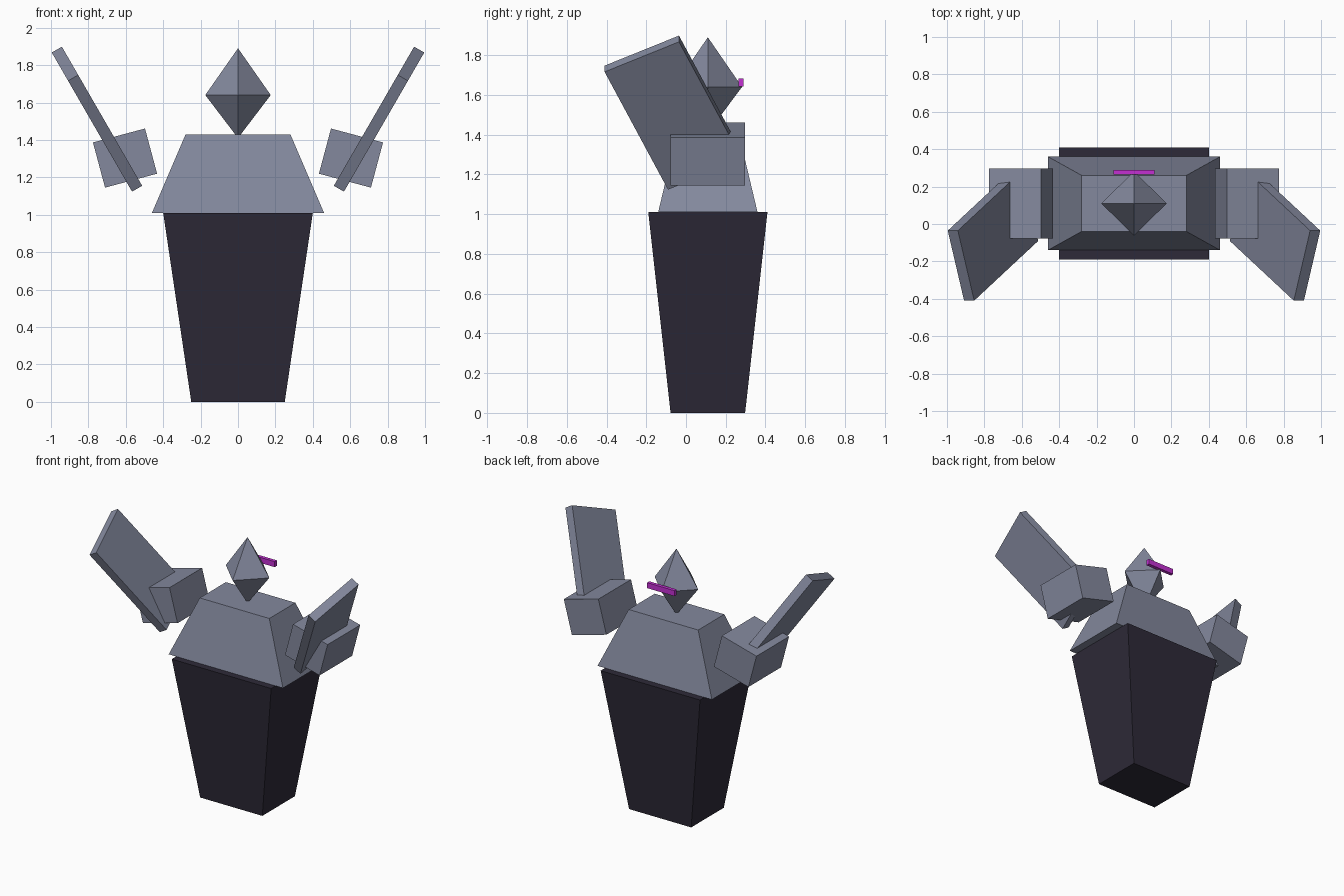
import bpy, bmesh
from math import radians

if "Cube" in bpy.data.objects:
    bpy.data.objects.remove(bpy.data.objects["Cube"])

CY = 0.11  # depth centre of the trunk


def material(name, rgb):
    m = bpy.data.materials.new(name)
    m.diffuse_color = (*rgb, 1)
    m.use_nodes = True
    m.node_tree.nodes["Principled BSDF"].inputs["Base Color"].default_value = m.diffuse_color
    return m


def finish(name, bm, loc=(0, 0, 0), rot=(0, 0, 0), mat=None):
    bmesh.ops.recalc_face_normals(bm, faces=bm.faces)
    mesh = bpy.data.meshes.new(name)
    bm.to_mesh(mesh)
    bm.free()
    ob = bpy.data.objects.new(name, mesh)
    ob.location = loc
    ob.rotation_euler = [radians(a) for a in rot]
    bpy.context.collection.objects.link(ob)
    if mat:
        mesh.materials.append(mat)
    return ob


def tapered_box(name, bottom, top, height, loc, rot=(0, 0, 0), mat=None):
    """Box centred on loc; bottom and top are (width, depth)."""
    bm = bmesh.new()
    bmesh.ops.create_cube(bm, size=1)
    for v in bm.verts:
        w, d = top if v.co.z > 0 else bottom
        v.co.x *= w
        v.co.y *= d
        v.co.z *= height
    return finish(name, bm, loc, rot, mat)


dark = material("dark", (0.027, 0.023, 0.04))
magenta = material("magenta", (0.55, 0.03, 0.65))
slate = material("slate", (0.23, 0.25, 0.34))

# Trunk: dark lower body and flared chest
tapered_box("lower_body", (0.5, 0.375), (0.8, 0.6), 1.01, (0, CY, 0.505), mat=dark)
tapered_box("chest", (0.92, 0.5), (0.56, 0.3), 0.42, (0, CY, 1.22), mat=slate)

# Head: four-sided double pyramid
bm = bmesh.new()
ring = [bm.verts.new(p) for p in ((0.175, 0, 0), (0, 0.172, 0), (-0.175, 0, 0), (0, -0.172, 0))]
for tip_z in (0.25, -0.23):
    tip = bm.verts.new((0, 0, tip_z))
    for i in range(4):
        bm.faces.new((ring[i], ring[(i + 1) % 4], tip))
finish("head", bm, (0, CY, 1.64), mat=slate)

# Visor bar
tapered_box("visor", (0.22, 0.025), (0.22, 0.025), 0.04, (0, 0.277, 1.662), mat=magenta)

# Shoulders and raised blades, mirrored left and right
for side, s in (("left", -1), ("right", 1)):
    tapered_box(f"{side}_shoulder", (0.288, 0.375), (0.288, 0.375), 0.25,
                (s * 0.604, CY, 1.303), (0, s * 15, 0), slate)
    tapered_box(f"{side}_blade", (0.0625, 0.413), (0.0625, 0.413), 0.755,
                (s * 0.754, -0.063, 1.511), (25, s * 30, 0), slate)
